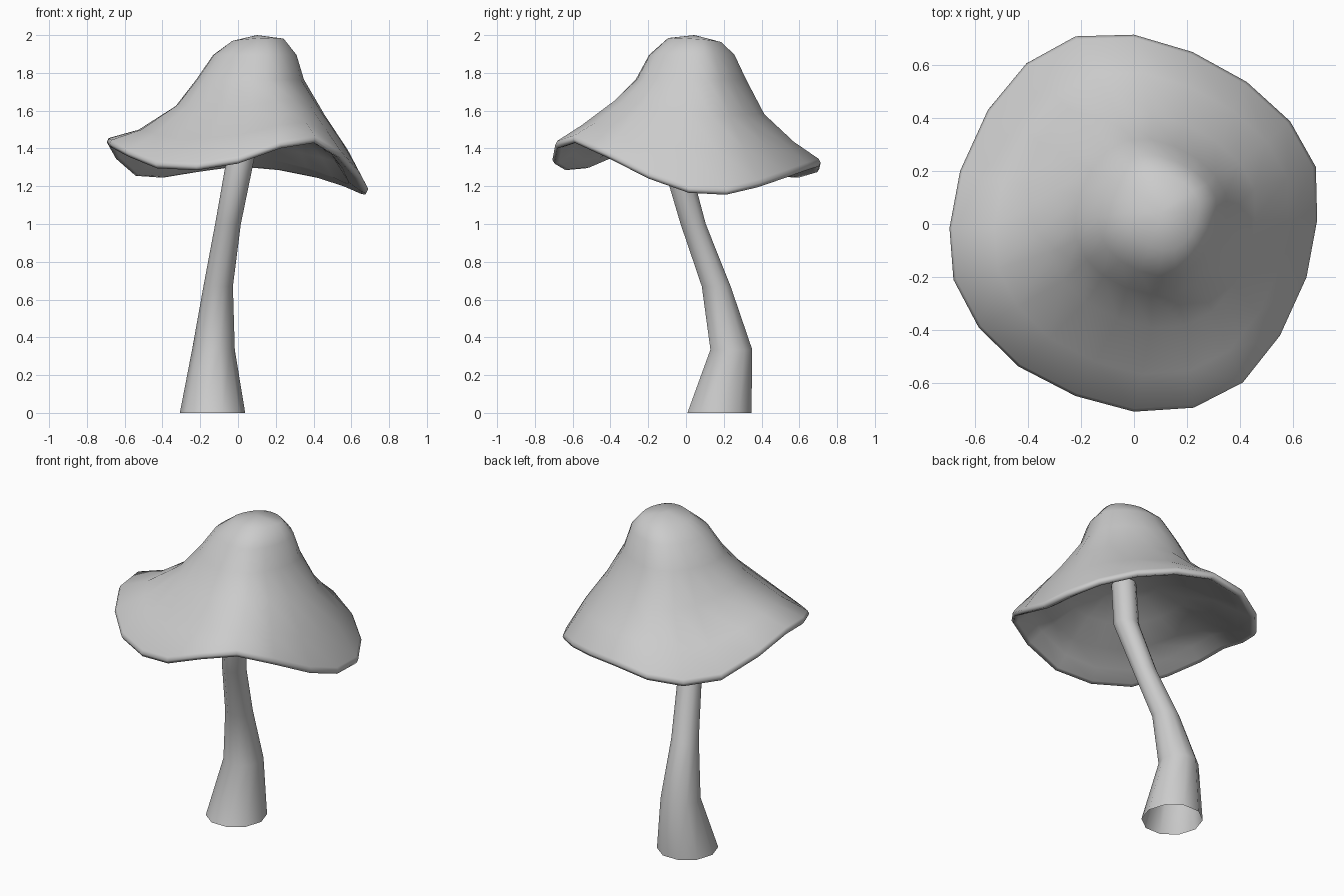
import bpy, bmesh, math
from mathutils import Vector

if "Cube" in bpy.data.objects:
    bpy.data.objects.remove(bpy.data.objects["Cube"])


def skin(name, rings, start_pole=None, end_pole=None):
    """Join equal-length rings of points with quads, optionally closing the ends to a pole."""
    bm = bmesh.new()
    vr = [[bm.verts.new(p) for p in ring] for ring in rings]
    n = len(vr[0])
    for a, b in zip(vr, vr[1:]):
        for i in range(n):
            j = (i + 1) % n
            bm.faces.new((a[i], a[j], b[j], b[i]))
    for pole, ring in ((start_pole, vr[0]), (end_pole, vr[-1])):
        if pole:
            c = bm.verts.new(pole)
            for i in range(n):
                bm.faces.new((c, ring[i], ring[(i + 1) % n]))
    bmesh.ops.recalc_face_normals(bm, faces=bm.faces)
    me = bpy.data.meshes.new(name)
    bm.to_mesh(me)
    bm.free()
    me.polygons.foreach_set("use_smooth", [True] * len(me.polygons))
    ob = bpy.data.objects.new(name, me)
    bpy.context.collection.objects.link(ob)
    return ob


# wavy rim of the cap, counter-clockwise from +x
RIM = [Vector(p) for p in (
    (.69, .015, 1.18), (.685, .215, 1.17), (.588, .387, 1.21), (.425, .535, 1.26),
    (.22, .648, 1.30), (0, .713, 1.32), (-.22, .707, 1.29), (-.405, .605, 1.26),
    (-.55, .43, 1.27), (-.655, .2, 1.36), (-.695, -.015, 1.43), (-.68, -.21, 1.42),
    (-.585, -.39, 1.37), (-.435, -.537, 1.31), (-.22, -.648, 1.30), (0, -.707, 1.335),
    (.225, -.692, 1.415), (.41, -.597, 1.445), (.55, -.42, 1.365), (.65, -.2, 1.255))]
MEAN = 1.315


def cap_ring(cx, cy, r, z, wave=0, tx=0, ty=0):
    """Rim-shaped ring of radius r with a share of the rim's wave and a tilt in x and y."""
    s = r / 0.70
    return [Vector((cx + p.x * s, cy + p.y * s,
                    z + wave * (p.z - MEAN) + tx * p.x * s + ty * p.y * s)) for p in RIM]


def lip(scale, dz):
    return [Vector((p.x * scale, p.y * scale, p.z + dz)) for p in RIM]


# cap: outer surface, lip, shallow hollow underside
cap_rings = [
    cap_ring(.105, .045, .14, 1.973, 0, .05, -.07),
    cap_ring(.09, .03, .223, 1.895),
    cap_ring(.065, .025, .288, 1.765),
    cap_ring(.065, .01, .397, 1.605, .2, .01, -.06),
    cap_ring(.03, 0, .56, 1.45, .52, .02, -.03),
    lip(.985, .025), lip(1.0, .005), lip(.985, -.015), lip(.95, -.01), lip(.85, .04),
    cap_ring(.04, 0, .48, 1.405, .5),
    cap_ring(.06, .01, .34, 1.48, .2),
    cap_ring(.065, .02, .18, 1.55),
]
skin("cap", cap_rings, (.10, .045, 2.0), (.07, .01, 1.57))

# stem: bent tapering tube, open at the foot
PATH = [(-.135, .177, 0, .173), (-.13, .24, .335, .113), (-.105, .16, .67, .078),
        (-.053, .038, 1.0, .068), (.01, -.055, 1.33, .073), (.06, -.02, 1.58, .07)]
SIDES = 10
stem_rings = [[(x + r * math.cos(math.tau * i / SIDES),
                y + r * 1.03 * math.sin(math.tau * i / SIDES), z) for i in range(SIDES)]
              for x, y, z, r in PATH]
skin("stem", stem_rings)
